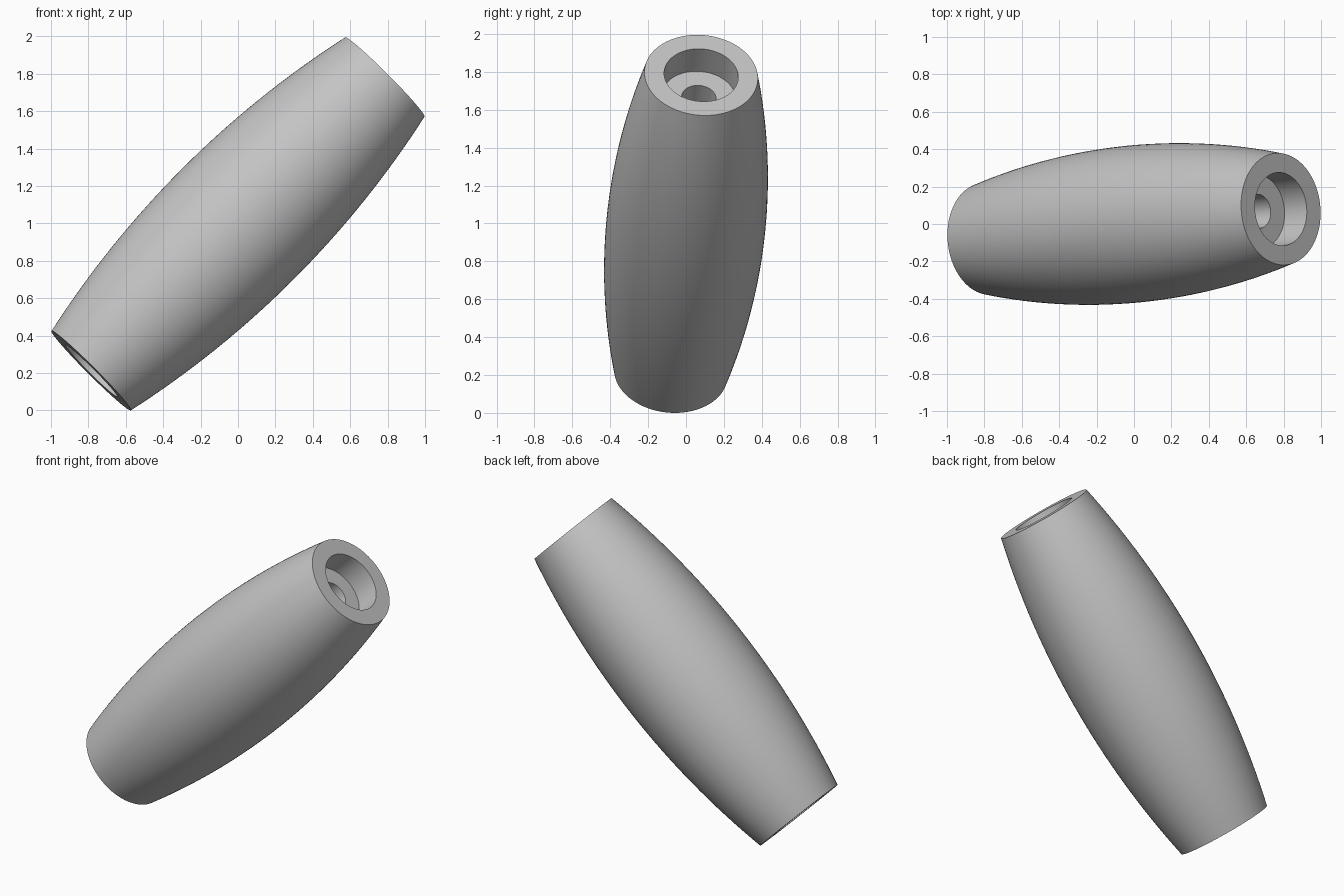
import bpy, bmesh, math
from mathutils import Vector, Matrix

if "Cube" in bpy.data.objects:
    bpy.data.objects.remove(bpy.data.objects["Cube"])

HALF = 1.113                      # half length along the axis
R_MID, R_END = 0.42, 0.30         # barrel radii
R_RECESS, R_HOLE, DEPTH = 0.196, 0.091, 0.168
SEGMENTS, STEPS = 96, 32

grey = bpy.data.materials.new("plain grey")
grey.diffuse_color = (0.55, 0.55, 0.55, 1)
grey.use_nodes = True
grey.node_tree.nodes["Principled BSDF"].inputs["Base Color"].default_value = grey.diffuse_color

# Closed profile (radius, height): outer circular arc, then stepped bore
sag = R_MID - R_END
arc = (HALF ** 2 + sag ** 2) / (2 * sag)
profile = []
for i in range(STEPS + 1):
    h = -HALF + 2 * HALF * i / STEPS
    profile.append((R_MID - arc + math.sqrt(arc ** 2 - h ** 2), h))
floor = HALF - DEPTH
profile += [(R_RECESS, HALF), (R_RECESS, floor), (R_HOLE, floor),
            (R_HOLE, -floor), (R_RECESS, -floor), (R_RECESS, -HALF)]

# Revolve the profile into a solid
bm = bmesh.new()
rings = []
for s in range(SEGMENTS):
    a = 2 * math.pi * s / SEGMENTS
    rings.append([bm.verts.new((r * math.cos(a), r * math.sin(a), h)) for r, h in profile])
n = len(profile)
for s in range(SEGMENTS):
    a, b = rings[s], rings[(s + 1) % SEGMENTS]
    for i in range(n):
        j = (i + 1) % n
        bm.faces.new((a[i], b[i], b[j], a[j]))
bmesh.ops.recalc_face_normals(bm, faces=bm.faces)

# Lean the barrel diagonally and stand it on the ground
axis = Vector((0.785, 0.08, 0.785))
turn = axis.to_track_quat('Z', 'Y').to_matrix().to_4x4()
bm.transform(turn)
low = min(v.co.z for v in bm.verts)
bm.transform(Matrix.Translation((0, 0, -low)))

mesh = bpy.data.meshes.new("barrel_handle")
bm.to_mesh(mesh)
bm.free()
mesh.materials.append(grey)
handle = bpy.data.objects.new("barrel_handle", mesh)
bpy.context.collection.objects.link(handle)
bpy.context.view_layer.objects.active = handle
handle.select_set(True)
bpy.ops.object.shade_smooth_by_angle(angle=math.radians(30))
